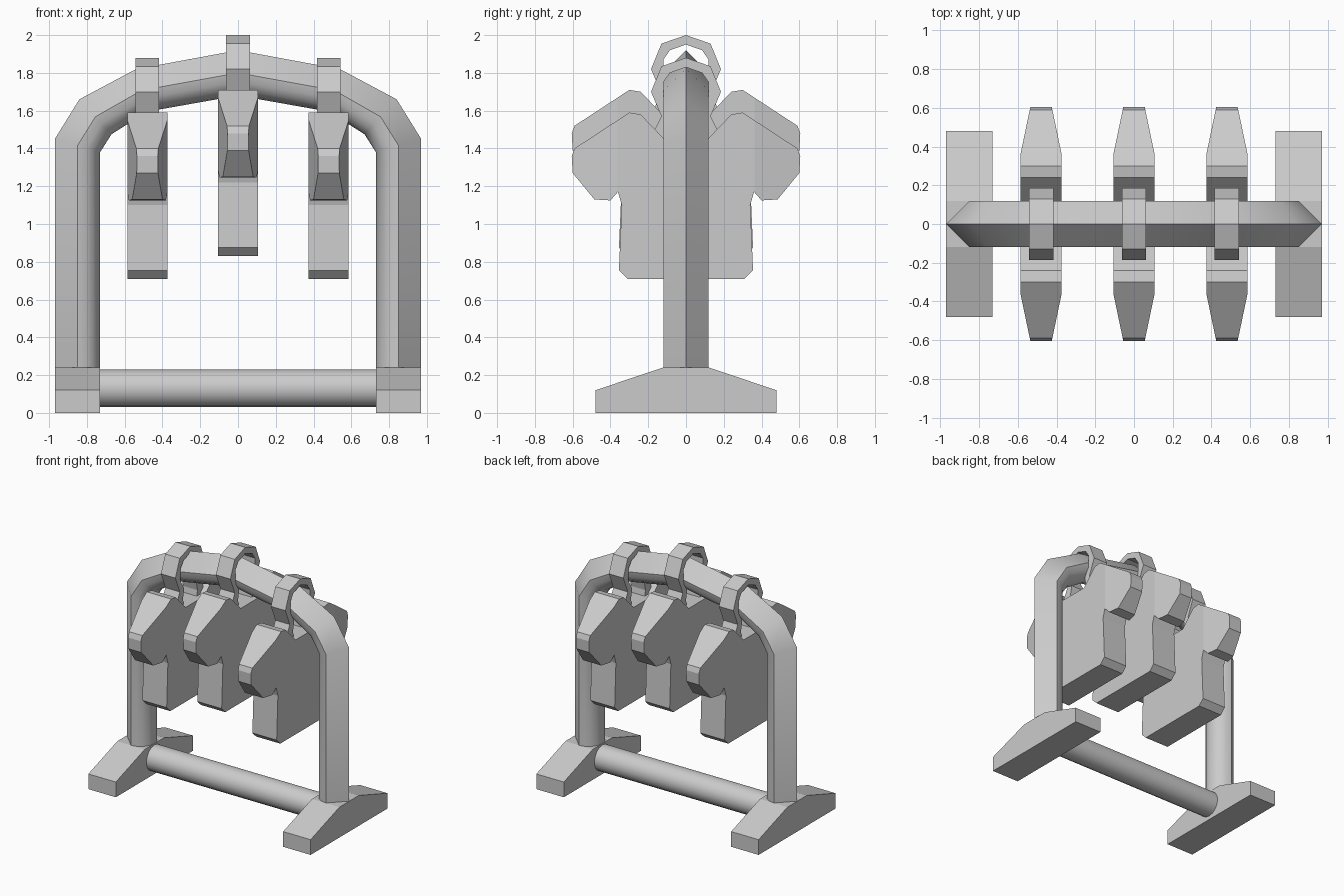
import bpy, bmesh, math

if "Cube" in bpy.data.objects:
    bpy.data.objects.remove(bpy.data.objects["Cube"])

grey = bpy.data.materials.new("light grey")
grey.diffuse_color = (0.6, 0.6, 0.6, 1)
grey.use_nodes = True
grey.node_tree.nodes["Principled BSDF"].inputs["Base Color"].default_value = grey.diffuse_color


def finish(name, bm, angle=None):
    bmesh.ops.recalc_face_normals(bm, faces=bm.faces)
    me = bpy.data.meshes.new(name)
    bm.to_mesh(me)
    bm.free()
    me.materials.append(grey)
    if angle:
        me.shade_smooth()
        me.set_sharp_from_angle(angle=math.radians(angle))
    ob = bpy.data.objects.new(name, me)
    bpy.context.collection.objects.link(ob)
    return ob


def loft(rings):
    """Skin a list of equal-length closed rings and cap both ends."""
    bm = bmesh.new()
    vs = [[bm.verts.new(p) for p in r] for r in rings]
    n = len(vs[0])
    for a, b in zip(vs, vs[1:]):
        for i in range(n):
            j = (i + 1) % n
            bm.faces.new((a[i], a[j], b[j], b[i]))
    bm.faces.new(vs[0])
    bm.faces.new(vs[-1])
    return bm


def prism(profile, x, half):
    """Extrude a (y, z) outline along x."""
    return loft([[(x + s * half, y, z) for y, z in profile] for s in (-1, 1)])


def mirrored(half):
    """Complete a right-hand outline with its mirror image."""
    return half + [(-y, z) for y, z in reversed(half)]


# arched tube: inner and outer outlines with a ridged, round-backed section
outer = [(.97, .24), (.97, 1.45), (.84, 1.66), (.54, 1.82), (0, 1.92)]
inner = [(.73, .24), (.73, 1.38), (.67, 1.475), (.48, 1.595), (0, 1.68)]
section = [(1, 0)] + [(math.cos(math.radians(a)), math.sin(math.radians(a)))
                      for a in [90 + 22.5 * k for k in range(9)]]
rings = []
for (ox, oz), (ix, iz) in zip(outer, inner):
    rings.append([(ix + (ox - ix) * (u + 1) / 2, .12 * v, iz + (oz - iz) * (u + 1) / 2)
                  for u, v in section])
rings += [[(-x, y, z) for x, y, z in r] for r in reversed(rings[:-1])]
finish("rack_frame", loft(rings), 40)

# feet
foot = mirrored([(.48, 0), (.48, .12), (.12, .24)])
for side, x in (("left", -.85), ("right", .85)):
    finish(side + "_foot", prism(foot, x, .12))

# lower crossbar
bar = [(.10 * math.cos(math.tau * k / 16), .13 + .10 * math.sin(math.tau * k / 16))
       for k in range(16)]
finish("lower_crossbar", prism(bar, 0, .74), 40)

# shirts with tapering sleeves, and open clips over the rail
shirt = mirrored([(.31, .71), (.355, .755), (.34, 1.10), (.36, 1.17), (.40, 1.125),
                  (.485, 1.13), (.60, 1.27), (.605, 1.36), (.59, 1.42), (.30, 1.59),
                  (.24, 1.58), (.12, 1.455)])
shirt = [(y, 1.40 if (abs(y), z) == (.59, 1.42) else z) for y, z in shirt]
clip = [(.08, -.26), (.09, -.20), (.075, -.125), (.12, -.05), (.12, .05), (.085, .10), (0, .13)]
clip_out = [(0, .18), (.13, .135), (.185, 0), (.13, -.13), (.165, -.20), (.13, -.26)]

for name, x, dz in (("left", -.48, 0), ("middle", 0, .12), ("right", .48, 0)):
    bm = prism([(y, z + dz) for y, z in shirt], x, .106)
    for s in (-1, 1):
        bmesh.ops.bisect_plane(bm, geom=bm.verts[:] + bm.edges[:] + bm.faces[:],
                               plane_co=(0, s * .362, 0), plane_no=(0, 1, 0))
    for v in bm.verts:
        t = max(0, (abs(v.co.y) - .362) / (.605 - .362))
        v.co.x = x + (v.co.x - x) * (1 - .48 * t)
    finish(name + "_shirt", bm)

    c = 1.70 + dz
    loop = clip + clip_out
    # one omega outline: right half inner/outer, then the mirrored half
    outline = ([(y, z) for y, z in clip] + [(-y, z) for y, z in reversed(clip[:-1])]
               + [(-y, z) for y, z in reversed(clip_out)] + clip_out[1:])
    finish(name + "_clip", prism([(y, z + c) for y, z in outline], x, .063))
